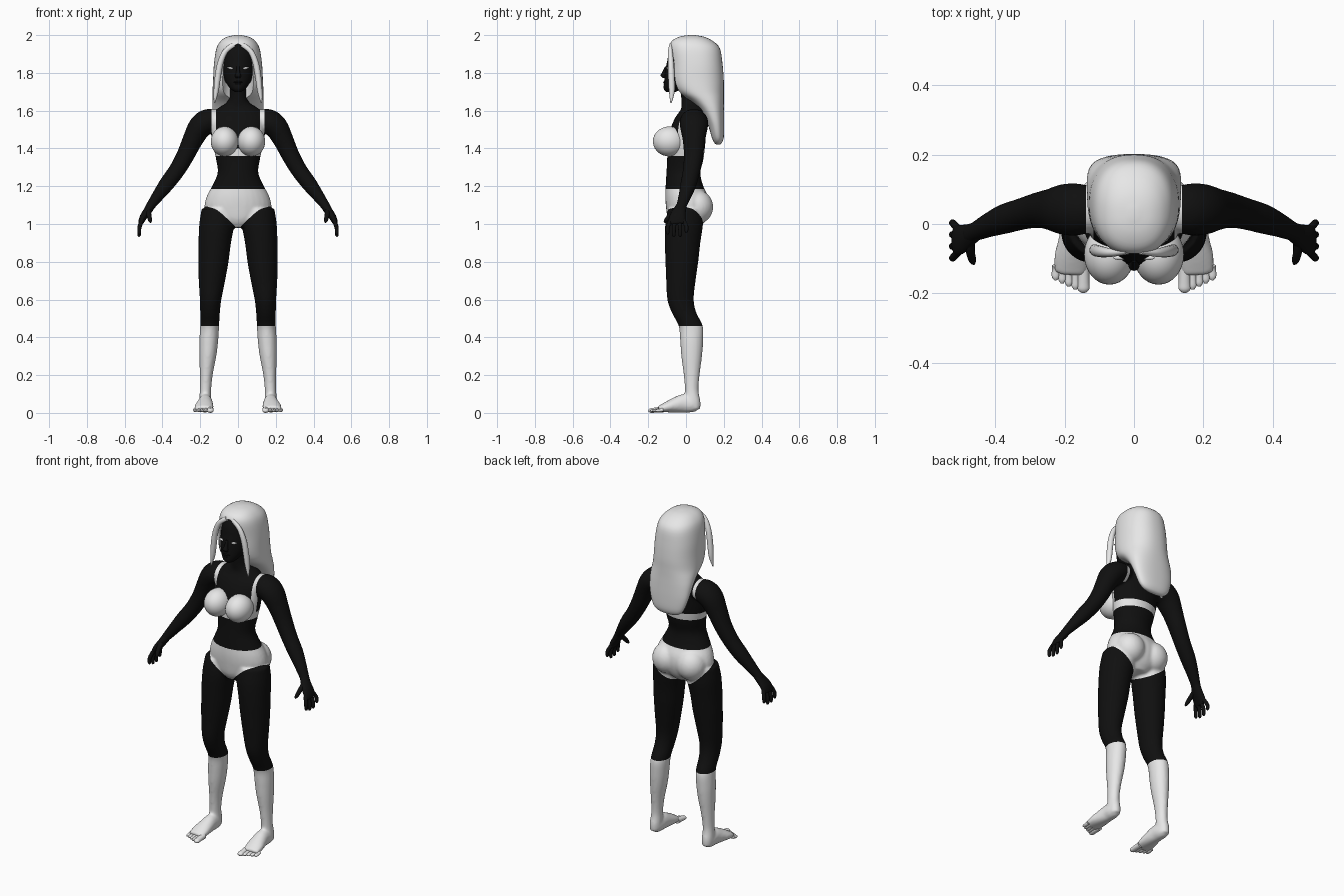
import bpy, bmesh, math
from mathutils import Vector, Matrix

cube = bpy.data.objects.get("Cube")
if cube:
    bpy.data.objects.remove(cube, do_unlink=True)

X, Y, Z = Vector((1, 0, 0)), Vector((0, 1, 0)), Vector((0, 0, 1))


def material(name, value):
    mat = bpy.data.materials.new(name)
    mat.use_nodes = True
    colour = (value, value, value, 1)
    mat.diffuse_color = colour
    mat.node_tree.nodes["Principled BSDF"].inputs["Base Color"].default_value = colour
    return mat


BLACK = material("matte black", 0.005)
LIGHT = material("light grey", 0.8)


def spline(rows, steps):
    """Catmull-Rom interpolation of rows of numbers."""
    out = []
    last = len(rows) - 1
    for i in range(last):
        window = [rows[max(i - 1, 0)], rows[i], rows[i + 1], rows[min(i + 2, last)]]
        for k in range(steps):
            t = k / steps
            out.append([b + 0.5 * t * (c - a + t * (2 * a - 5 * b + 4 * c - d
                        + t * (3 * (b - c) + d - a))) for a, b, c, d in zip(*window)])
    out.append(list(rows[-1]))
    return out


def tube(bm, rows, side=X, axis=None, mirror=False, sides=28, power=2.0, steps=4):
    """Loft of rounded rings; each row is x, y, z, radius along side, other radius."""
    rings = spline(rows, steps)
    centres = [Vector(r[:3]) for r in rings]
    for sign in ((1, -1) if mirror else (1,)):
        loops = []
        for i, ring in enumerate(rings):
            t = axis or (centres[min(i + 1, len(rings) - 1)] - centres[max(i - 1, 0)]).normalized()
            u = (side - t * side.dot(t)).normalized()
            v = t.cross(u)
            loop = []
            for k in range(sides):
                a = math.tau * k / sides
                c, s = (math.copysign(abs(f) ** (2 / power), f) for f in (math.cos(a), math.sin(a)))
                p = centres[i] + u * c * max(ring[3], 0.001) + v * s * max(ring[4], 0.001)
                loop.append(bm.verts.new((p.x * sign, p.y, p.z)))
            loops.append(loop)
        for low, high in zip(loops, loops[1:]):
            for k in range(sides):
                j = (k + 1) % sides
                bm.faces.new((low[k], low[j], high[j], high[k]))
        bm.faces.new(loops[0])
        bm.faces.new(loops[-1])


def stack(bm, rows, **options):
    """Upright loft on the centre line; each row is z, y, half width, half depth."""
    tube(bm, [(0, y, z, a, b) for z, y, a, b in rows], axis=Z, **options)


def ball(bm, centre, radii, mirror=False, tilt=0):
    for sign in ((1, -1) if mirror else (1,)):
        place = Matrix.Translation((centre[0] * sign, centre[1], centre[2]))
        turn = Matrix.Rotation(-tilt * sign, 4, 'Y')
        bmesh.ops.create_uvsphere(bm, u_segments=32, v_segments=20, radius=1,
                                  matrix=place @ turn @ Matrix.Diagonal((*radii, 1)))


def finish(name, bm, mat, modify=None):
    bmesh.ops.recalc_face_normals(bm, faces=bm.faces[:])
    mesh = bpy.data.meshes.new(name)
    bm.to_mesh(mesh)
    bm.free()
    ob = bpy.data.objects.new(name, mesh)
    bpy.context.collection.objects.link(ob)
    if modify:
        modify(ob)
        graph = bpy.context.evaluated_depsgraph_get()
        baked = bpy.data.meshes.new_from_object(ob.evaluated_get(graph))
        ob.modifiers.clear()
        ob.data = baked
    ob.data.materials.clear()
    ob.data.materials.append(mat)
    ob.data.shade_smooth()
    ob.data.set_sharp_from_angle(angle=math.radians(50))
    return ob


def fuse(ob):
    remesh = ob.modifiers.new("fuse", 'REMESH')
    remesh.mode = 'VOXEL'
    remesh.voxel_size = 0.008
    smooth = ob.modifiers.new("soften", 'SMOOTH')
    smooth.factor = 0.5
    smooth.iterations = 5


# Body: torso, buttocks, legs, feet and arms fused into one skin
bm = bmesh.new()
stack(bm, [(0.98, 0, .06, .07), (1.02, .005, .13, .10), (1.08, .01, .175, .115),
           (1.14, .005, .168, .115), (1.2, -.008, .138, .1), (1.27, -.014, .108, .09),
           (1.34, -.004, .116, .096), (1.42, .002, .133, .1), (1.5, .012, .143, .095),
           (1.56, .026, .148, .085), (1.61, .04, .11, .066), (1.645, .032, .058, .056),
           (1.7, .02, .046, .05), (1.76, .005, .045, .05)])
ball(bm, (.08, .058, 1.09), (.086, .086, .09), mirror=True)
tube(bm, [(.105, -.005, 1.08, .088, .09), (.112, -.01, 1.0, .093, .1),
          (.123, -.018, .9, .086, .094), (.13, -.022, .8, .08, .087),
          (.138, -.027, .7, .07, .078), (.145, -.029, .6, .057, .07),
          (.148, -.01, .53, .052, .065), (.15, .025, .46, .05, .064),
          (.155, .03, .38, .05, .061), (.16, .03, .3, .045, .055),
          (.168, .03, .2, .034, .042), (.172, .03, .12, .03, .036),
          (.174, .035, .06, .033, .042), (.174, .038, .02, .03, .038)], axis=Z, mirror=True)
tube(bm, [(.173, .06, .036, .026, .028), (.173, .03, .042, .036, .041),
          (.173, -.01, .05, .038, .049), (.175, -.05, .043, .044, .042),
          (.18, -.1, .031, .051, .029), (.184, -.145, .019, .047, .016)], mirror=True)
tube(bm, [(.1, .042, 1.55, .06, .05), (.155, .042, 1.545, .074, .065),
          (.2, .042, 1.515, .074, .063), (.24, .042, 1.445, .06, .054),
          (.275, .04, 1.37, .052, .048), (.32, .03, 1.29, .046, .044),
          (.375, .014, 1.215, .043, .041), (.42, -.004, 1.155, .035, .033),
          (.46, -.023, 1.1, .028, .025), (.48, -.033, 1.07, .028, .022)], side=Y, mirror=True)
body = finish("body", bm, BLACK, fuse)

# Clean colour borders on the body: stockings line, briefs, bra band and straps
bm = bmesh.new()
bm.from_mesh(body.data)


def cut(point, normal, low, high, sign=0):
    faces = [f for f in bm.faces if low < f.calc_center_median().z < high
             and abs(f.calc_center_median().x) < 0.25 and f.calc_center_median().x * sign >= 0]
    geom = set(faces)
    for f in faces:
        geom.update(f.verts, f.edges)
    bmesh.ops.bisect_plane(bm, geom=list(geom), dist=1e-5, plane_co=point, plane_no=normal)


for level in (0.46, 1.185, 1.36, 1.4):
    cut((0, 0, level), Z, level - .03, level + .03)
for sign in (1, -1):
    cut((0, 0, .945), Vector((-.82 * sign, .4, 1)).normalized(), .9, 1.185, sign)
    for edge in (.117, .139):
        cut((edge * sign, 0, 0), X, 1.4, 1.66, sign)


def is_light(p):
    x = abs(p.x)
    if p.z < 0.46:
        return True
    if x > 0.22:
        return False
    briefs = .9 < p.z < 1.185 and p.z - .82 * x + .4 * p.y > .945
    band = 1.36 < p.z < 1.4 and x < .17
    strap = p.z > 1.4 and .117 < x < .139 and (p.z > 1.57 or abs(p.y - .03) > .04)
    return briefs or band or strap


for f in bm.faces:
    f.smooth = True
    f.material_index = int(is_light(f.calc_center_median()))
bm.to_mesh(body.data)
bm.free()
body.data.materials.append(LIGHT)

# Bra cups
bm = bmesh.new()
ball(bm, (.071, -.088, 1.437), (.073, .087, .079), mirror=True)
finish("bra_cups", bm, LIGHT)

# Toes
bm = bmesh.new()
for i in range(5):
    x = .146 + .019 * i + (.004 if i else 0)
    r = .011 if i else .017
    tip = -.198 + .009 * i
    tube(bm, [(x, -.12, .018, r, r), (x, tip + .03, .014, r, r * .8),
              (x, tip + .01, .012, r, r * .7), (x, tip, .011, r * .4, r * .3)],
         mirror=True, sides=14)
finish("toes", bm, LIGHT)

# Hands: palm, four fingers and thumb
bm = bmesh.new()
tube(bm, [(.455, -.02, 1.105, .026, .022), (.478, -.034, 1.07, .034, .022),
          (.502, -.045, 1.035, .043, .019), (.514, -.048, 1.008, .042, .014),
          (.517, -.048, 1.0, .03, .008)], side=Y, mirror=True)
for i in range(4):
    y = -.082 + .023 * i
    drop = .055 + .012 * (i in (1, 2)) - .008 * (i == 3)
    end = y + (i - 1.5) * .01
    tube(bm, [(.508, y, 1.02, .011, .011), (.522, end, 1.01 - drop * .5, .0105, .0105),
              (.523, end, 1.008 - drop, .009, .009), (.521, end, 1 - drop, .003, .003)],
         side=Y, mirror=True, sides=14)
tube(bm, [(.475, -.045, 1.075, .016, .015), (.472, -.08, 1.05, .013, .013),
          (.466, -.104, 1.022, .011, .011), (.462, -.115, 1.008, .004, .004)],
     mirror=True, sides=14)
finish("hands", bm, BLACK)

# Head with nose and lips
bm = bmesh.new()
stack(bm, [(1.7, -.08, .018, .026), (1.718, -.066, .042, .052), (1.76, -.035, .07, .08),
           (1.81, -.014, .083, .096), (1.86, .002, .088, .102), (1.91, .01, .083, .098),
           (1.945, .015, .06, .076), (1.97, .02, .02, .03)], sides=40)
finish("head", bm, BLACK)
bm = bmesh.new()
tube(bm, [(0, -.1, 1.835, .008, .01), (0, -.113, 1.805, .01, .012),
          (0, -.12, 1.785, .016, .015), (0, -.114, 1.772, .012, .006)], axis=Z)
ball(bm, (0, -.109, 1.751), (.024, .012, .006))
ball(bm, (0, -.107, 1.741), (.021, .012, .007))
finish("nose_and_lips", bm, BLACK)

# Eyes
bm = bmesh.new()
ball(bm, (.04, -.097, 1.825), (.02, .007, .006), mirror=True, tilt=.18)
finish("eyes", bm, LIGHT)

# Hair: long mass opened around the face, with a lock on each side
bm = bmesh.new()
stack(bm, [(1.53, -.1, .11, .11), (1.65, -.1, .1, .11), (1.75, -.1, .089, .11),
           (1.85, -.1, .082, .11), (1.9, -.1, .067, .11), (1.935, -.1, .038, .11),
           (1.952, -.1, .005, .1)], sides=48)
cutter = finish("face_opening_cutter", bm, LIGHT)
cutter.hide_render = True


def open_face(ob):
    boolean = ob.modifiers.new("face opening", 'BOOLEAN')
    boolean.operation = 'DIFFERENCE'
    boolean.solver = 'EXACT'
    boolean.object = cutter


bm = bmesh.new()
stack(bm, [(2.0, .03, .012, .014), (1.992, .03, .055, .062), (1.97, .033, .09, .107),
           (1.93, .045, .114, .134), (1.85, .055, .127, .138), (1.76, .06, .132, .14),
           (1.7, .075, .135, .125), (1.65, .112, .136, .088), (1.6, .138, .134, .063),
           (1.53, .158, .124, .044), (1.46, .168, .1, .032), (1.43, .17, .07, .02),
           (1.42, .17, .03, .008)], sides=56, power=2.3)
finish("hair", bm, LIGHT, open_face)
bpy.data.objects.remove(cutter, do_unlink=True)
bm = bmesh.new()
tube(bm, [(.02, -.08, 1.95, .012, .008), (.066, -.083, 1.915, .014, .012),
          (.094, -.08, 1.85, .016, .016), (.108, -.077, 1.77, .016, .017),
          (.116, -.075, 1.7, .013, .015), (.125, -.08, 1.64, .003, .003)],
     mirror=True, sides=20)
finish("front_hair_locks", bm, LIGHT)
